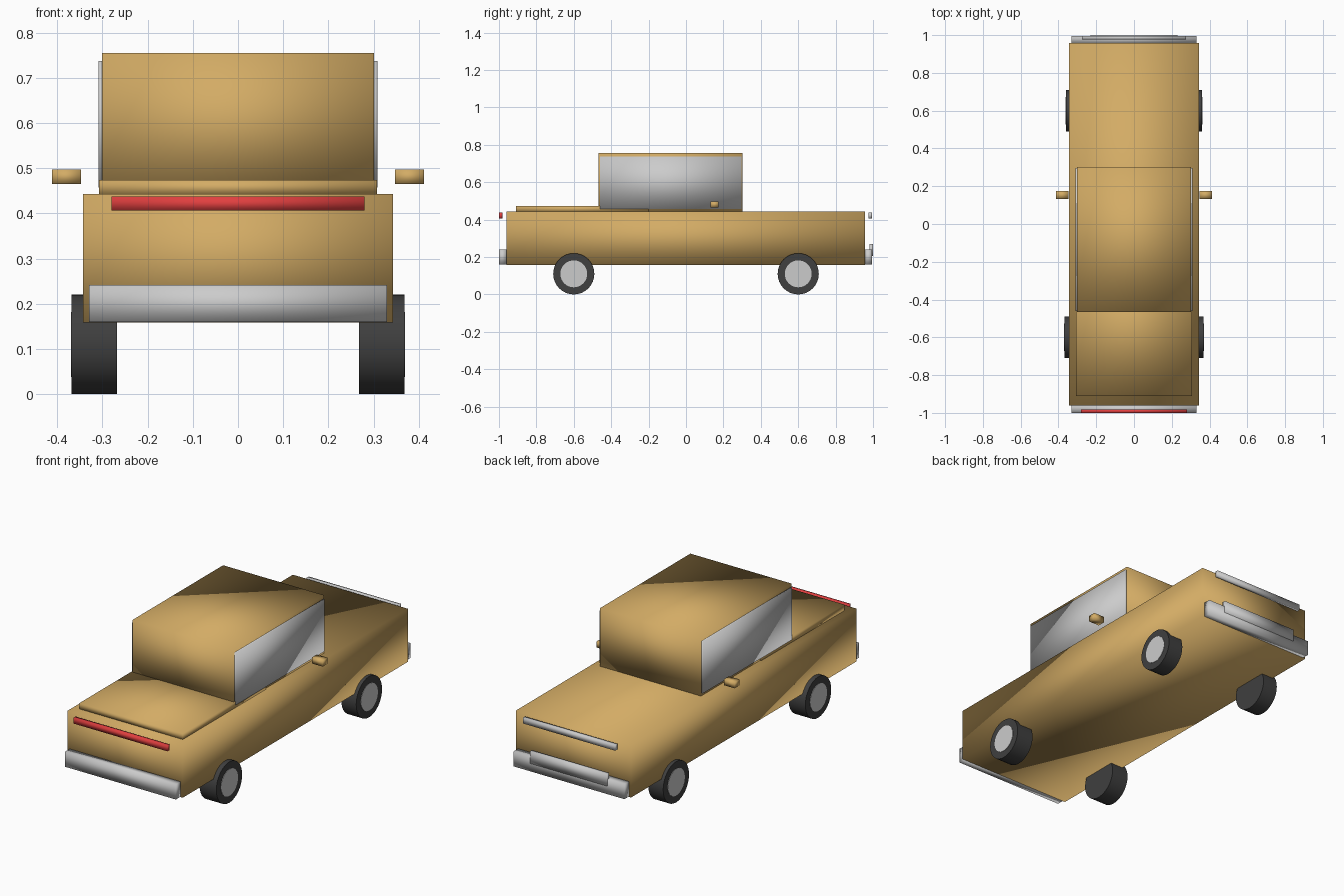
import bpy, bmesh, math
from mathutils import Matrix

if "Cube" in bpy.data.objects:
    bpy.data.objects.remove(bpy.data.objects["Cube"])


def material(name, rgb):
    m = bpy.data.materials.new(name)
    m.diffuse_color = (*rgb, 1)
    m.use_nodes = True
    m.node_tree.nodes["Principled BSDF"].inputs["Base Color"].default_value = m.diffuse_color
    return m


TAN = material("tan_paint", (0.65, 0.41, 0.13))
RED = material("red_light", (0.75, 0.05, 0.05))
RUBBER = material("rubber", (0.05, 0.05, 0.05))
SILVER = None  # plain grey


def finish(name, bm, mat):
    mesh = bpy.data.meshes.new(name)
    bmesh.ops.recalc_face_normals(bm, faces=bm.faces)
    bm.to_mesh(mesh)
    bm.free()
    if mat:
        mesh.materials.append(mat)
    ob = bpy.data.objects.new(name, mesh)
    bpy.context.collection.objects.link(ob)
    return ob


def box(name, x, y, z, mat):
    """Soft-shaded block from (min, max) ranges."""
    bm = bmesh.new()
    bmesh.ops.create_cube(bm, size=1)
    for v in bm.verts:
        v.co = [r[0] if c < 0 else r[1] for c, r in zip(v.co, (x, y, z))]
    for f in bm.faces:
        f.smooth = True
    return finish(name, bm, mat)


def disc(name, x, y, z, radius, mat):
    """Cylinder along x, from x[0] to x[1]."""
    bm = bmesh.new()
    mid = Matrix.Translation(((x[0] + x[1]) / 2, y, z))
    bmesh.ops.create_cone(bm, cap_ends=True, segments=32, radius1=radius,
                          radius2=radius, depth=abs(x[1] - x[0]),
                          matrix=mid @ Matrix.Rotation(math.pi / 2, 4, 'Y'))
    for f in bm.faces:
        f.smooth = len(f.verts) == 4
    ob = finish(name, bm, mat)
    bpy.context.view_layer.objects.active = ob
    ob.select_set(True)
    bpy.ops.object.shade_smooth_by_angle()
    ob.select_set(False)


# Bodywork
box("body", (-0.343, 0.343), (-0.96, 0.957), (0.158, 0.443), TAN)
box("cabin", (-0.301, 0.301), (-0.467, 0.303), (0.44, 0.755), TAN)
box("hood_panel", (-0.308, 0.308), (-0.91, -0.2), (0.44, 0.474), TAN)

# Bumpers, light bars and rear plate
box("front_bumper", (-0.33, 0.33), (-1.0, -0.96), (0.16, 0.241), SILVER)
box("rear_bumper", (-0.33, 0.33), (0.957, 0.995), (0.16, 0.241), SILVER)
box("front_light_bar", (-0.28, 0.28), (-1.0, -0.982), (0.406, 0.437), RED)
box("rear_light_bar", (-0.275, 0.275), (0.977, 0.995), (0.406, 0.437), SILVER)
box("rear_plate", (-0.23, 0.23), (0.982, 1.0), (0.205, 0.27), SILVER)

# Side glass, mirrors and wheels on both sides
for side, s in (("left", -1), ("right", 1)):
    def span(a, b):
        return tuple(sorted((s * a, s * b)))

    box(side + "_window", span(0.296, 0.3085), (-0.46, 0.297), (0.457, 0.737), SILVER)
    box(side + "_mirror", span(0.347, 0.412), (0.132, 0.174), (0.465, 0.497), TAN)
    for end, y, inner, outer in (("front", -0.6, 0.268, 0.368), ("rear", 0.6, 0.272, 0.361)):
        disc(f"{end}_{side}_tyre", span(inner, outer), y, 0.11, 0.11, RUBBER)
        disc(f"{end}_{side}_hub", span(outer - 0.03, outer + 0.002), y, 0.11, 0.072, SILVER)
